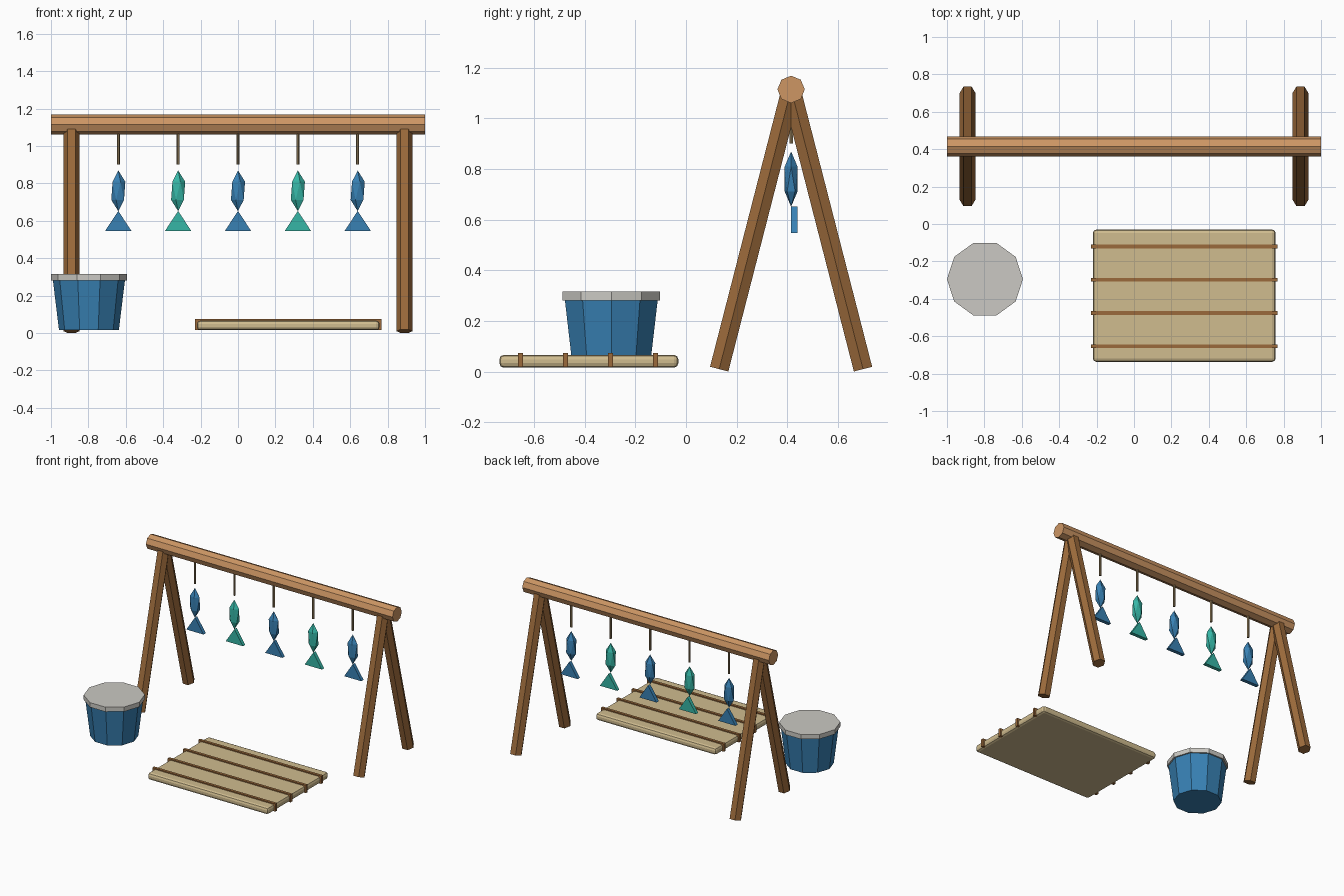
import bpy, bmesh, math
from mathutils import Vector, Matrix

if "Cube" in bpy.data.objects:
    bpy.data.objects.remove(bpy.data.objects["Cube"])


def material(name, r, g, b):
    lin = [((c / 255 + 0.055) / 1.055) ** 2.4 for c in (r, g, b)]
    m = bpy.data.materials.new(name)
    m.diffuse_color = (*lin, 1)
    m.use_nodes = True
    m.node_tree.nodes["Principled BSDF"].inputs["Base Color"].default_value = m.diffuse_color
    return m


BEAM = material("light wood", 205, 150, 100)
WOOD = material("brown wood", 155, 106, 59)
STRAW = material("straw", 208, 188, 143)
BLUE = material("blue", 56, 129, 180)
TEAL = material("teal", 54, 182, 166)
CORD = material("cord", 152, 130, 94)
GREY = material("light grey", 203, 201, 195)


def finish(name, bm, mat):
    bmesh.ops.recalc_face_normals(bm, faces=bm.faces)
    me = bpy.data.meshes.new(name)
    bm.to_mesh(me)
    bm.free()
    me.materials.append(mat)
    ob = bpy.data.objects.new(name, me)
    bpy.context.collection.objects.link(ob)
    return ob


def rod(name, a, b, ra, rb, n, u, mat):
    """Capped n-sided rod from a to b; the first corner points along u."""
    a, b, u = Vector(a), Vector(b), Vector(u)
    v = (b - a).normalized().cross(u)
    bm = bmesh.new()
    rings = []
    for p, r in ((a, ra), (b, rb)):
        rings.append([bm.verts.new(p + r * (u * math.cos(t) + v * math.sin(t)))
                      for t in (2 * math.pi * i / n for i in range(n))])
    for i in range(n):
        j = (i + 1) % n
        bm.faces.new((rings[0][i], rings[0][j], rings[1][j], rings[1][i]))
    for ring in rings:
        bm.faces.new(ring)
    return finish(name, bm, mat)


def box(name, lo, hi, mat):
    lo, hi = Vector(lo), Vector(hi)
    bm = bmesh.new()
    bmesh.ops.create_cube(bm, size=1, matrix=Matrix.Translation((lo + hi) / 2)
                          @ Matrix.Diagonal((*(hi - lo), 1)))
    return finish(name, bm, mat)


Y = 0.415  # rack centre line

# Rack: octagonal beam on two pairs of splayed hexagonal legs
rod("beam", (-1, Y, 1.114), (1, Y, 1.114), 0.054, 0.054, 8, (0, 0, 1), BEAM)
for x, side in ((-0.89, "left"), (0.89, "right")):
    for s, end in ((-1, "front"), (1, "back")):
        rod(f"{side}_{end}_leg", (x, Y + s * 0.284, 0.0095), (x, Y + s * 0.005, 1.095),
            0.043, 0.043, 6, (1, 0, 0), WOOD)

# Hanging fish: cord, faceted body and wedge tail
for i in range(5):
    x = (i - 2) * 0.32
    mat = TEAL if i % 2 else BLUE
    rod(f"cord_{i + 1}", (x, Y, 0.90), (x, Y, 1.08), 0.008, 0.008, 6, (1, 0, 0), CORD)

    bm = bmesh.new()
    bmesh.ops.create_icosphere(bm, subdivisions=1, radius=1,
                               matrix=Matrix.Translation((x, Y, 0.76))
                               @ Matrix.Diagonal((0.042, 0.03, 0.109, 1)))
    finish(f"fish_body_{i + 1}", bm, mat)

    bm = bmesh.new()
    tail = bm.faces.new([bm.verts.new((x + dx, Y, z))
                         for dx, z in ((0, 0.652), (-0.07, 0.546), (0.07, 0.546))])
    ext = bmesh.ops.extrude_face_region(bm, geom=[tail], use_keep_orig=True)
    bmesh.ops.translate(bm, vec=(0, 0.026, 0),
                        verts=[v for v in ext["geom"] if isinstance(v, bmesh.types.BMVert)])
    finish(f"fish_tail_{i + 1}", bm, mat)

# Bucket with a pale lid
bx, by = -0.797, -0.295
rod("bucket", (bx, by, 0.015), (bx, by, 0.31), 0.16, 0.196, 10, (1, 0, 0), BLUE)
rod("bucket_lid", (bx, by, 0.281), (bx, by, 0.315), 0.203, 0.203, 10, (1, 0, 0), GREY)

# Straw mat with wooden cross slats
mat_ob = box("straw_mat", (-0.22, -0.737, 0.015), (0.757, -0.03, 0.066), STRAW)
bev = mat_ob.modifiers.new("rounded_edges", "BEVEL")
bev.width = 0.018
bev.segments = 2
for i in range(4):
    y = -0.653 + i * 0.1775
    box(f"mat_slat_{i + 1}", (-0.23, y - 0.01, 0.017), (0.767, y + 0.01, 0.074), WOOD)
